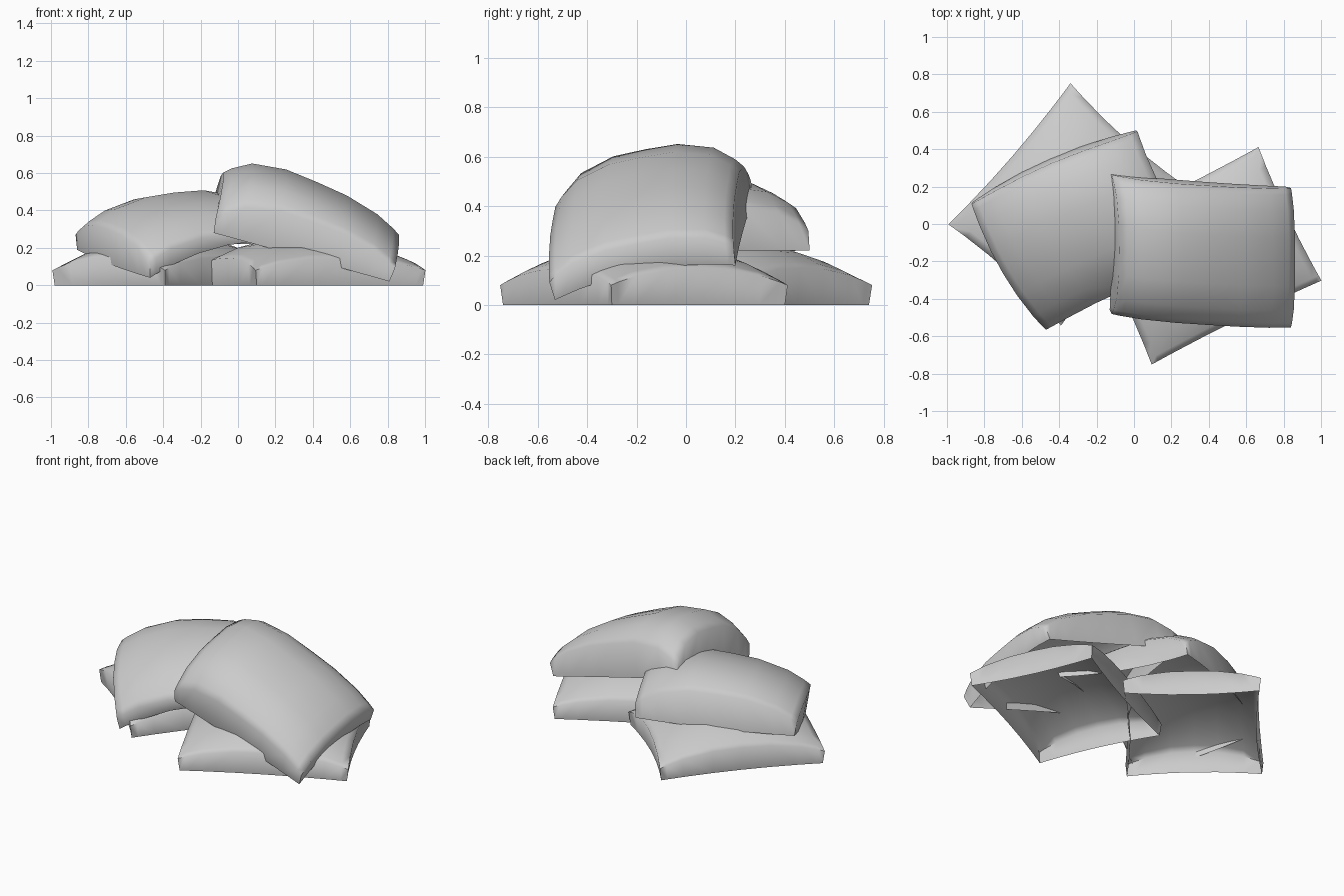
import bpy, bmesh, math
from mathutils import Vector, Matrix

if "Cube" in bpy.data.objects:
    bpy.data.objects.remove(bpy.data.objects["Cube"])

STEPS = [-1, -0.92, -0.72, -0.35, 0, 0.35, 0.72, 0.92, 1]   # grid lines across each bag


def bag(name, corner, long_end, short_end, rise, power=2.5, crown=0.0, pinch=0.0,
        bow=(0, 0), taper=(0, 0), arch=(0, 0), lift=0.0):
    """Open-bottomed pillow spanning three rim corners.
    bow bends the outline, taper thins one end, arch and lift raise the far rim."""
    c, l, s = Vector(corner), Vector(long_end), Vector(short_end)
    a, b = (l - c).length / 2, (s - c).length / 2
    x, y = (l - c).normalized(), (s - c).normalized()
    z = x.cross(y).normalized()
    if z.z < 0:
        z = -z
    m = Matrix((x, y, z)).transposed().to_4x4()
    m.translation = (l + s) / 2

    def puff(t):
        return 1 - abs(t) ** power

    def rim_height(u, v):
        return (arch[0] * max(0, u) * (1 - v * v) + arch[1] * max(0, v) * (1 - u * u)
                + lift * (1 + u) * (1 + v) / 4)

    def top_height(u, v):
        pu, pv = puff(u), puff(v)
        h = 0.08 + (rise * (pu + pv) + crown * pu * pv) * (1 - taper[0] * (u - taper[1]))
        return max(h, rim_height(u, v) + 0.07)

    def place(u, v, k, flare, h):
        pu = u * (1 - k * (1 - v * v)) + bow[0] * (1 - v * v)
        pv = v * (1 - k * (1 - u * u)) + bow[1] * (1 - u * u)
        return m @ Vector((a * flare * pu, b * flare * pv, h))

    bm = bmesh.new()
    n = len(STEPS)
    # Puffed top with low corners
    top = [[bm.verts.new(place(u, v, pinch, 1.02, top_height(u, v)))
            for v in STEPS] for u in STEPS]
    for i in range(n - 1):
        for j in range(n - 1):
            bm.faces.new((top[i][j], top[i + 1][j], top[i + 1][j + 1], top[i][j + 1]))
    # Side wall down to the rim
    ring = ([(i, 0) for i in range(n - 1)] + [(n - 1, j) for j in range(n - 1)]
            + [(i, n - 1) for i in range(n - 1, 0, -1)] + [(0, j) for j in range(n - 1, 0, -1)])
    rim = [bm.verts.new(place(STEPS[i], STEPS[j], pinch + 0.02, 1.0,
                              rim_height(STEPS[i], STEPS[j]))) for i, j in ring]
    for k in range(len(ring)):
        k2 = (k + 1) % len(ring)
        (i, j), (p, q) = ring[k], ring[k2]
        bm.faces.new((rim[k], rim[k2], top[p][q], top[i][j]))
    bmesh.ops.recalc_face_normals(bm, faces=bm.faces)
    me = bpy.data.meshes.new(name)
    bm.to_mesh(me)
    bm.free()
    ob = bpy.data.objects.new(name, me)
    bpy.context.collection.objects.link(ob)
    bpy.ops.object.select_all(action='DESELECT')
    ob.select_set(True)
    bpy.context.view_layer.objects.active = ob
    bpy.ops.object.shade_smooth_by_angle(angle=math.radians(75))


# Two flattened bags on the ground
bag("ground_bag_left", (-0.98, 0, 0), (-0.34, 0.74, 0), (-0.39, -0.53, 0),
    0.07, crown=0.05, pinch=0.05)
bag("ground_bag_right", (0.10, -0.74, 0), (0.99, -0.30, 0), (-0.23, -0.04, 0),
    0.065, crown=0.05, pinch=0.03)
# Two plumper bags leaning on top
bag("upper_bag_left", (-0.86, 0.12, 0.19), (0.01, 0.50, 0.22), (-0.47, -0.54, 0.04),
    0.137, power=3, bow=(-0.08, -0.14), taper=(-0.15, 0.3), arch=(0, 0.07), lift=0.16)
bag("upper_bag_right", (-0.13, -0.46, 0.28), (0.81, -0.53, 0.02), (-0.13, 0.27, 0.42),
    0.148, power=3.5, taper=(0.24, -0.7), arch=(0.05, 0))
